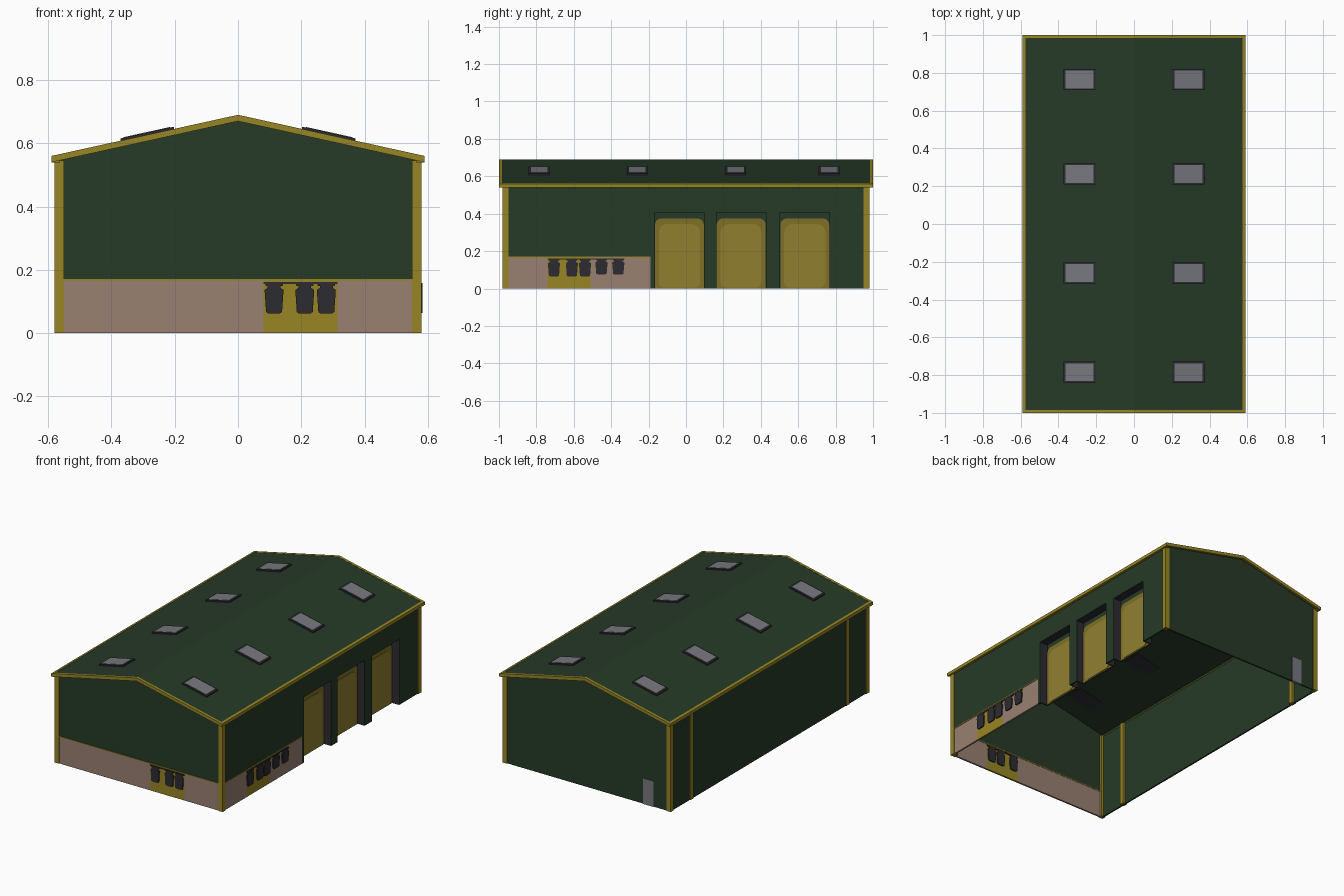
import bpy, bmesh, math
from mathutils import Vector

if "Cube" in bpy.data.objects:
    bpy.data.objects.remove(bpy.data.objects["Cube"])


def mat(name, r, g, b):
    m = bpy.data.materials.new(name)
    m.diffuse_color = (r, g, b, 1)
    m.use_nodes = True
    m.node_tree.nodes["Principled BSDF"].inputs["Base Color"].default_value = m.diffuse_color
    return m


GREEN = mat("dark green cladding", .019, .042, .020)
YELLOW = mat("mustard trim", .31, .235, .018)
PINK = mat("dusty pink base", .32, .215, .165)
CHAR = mat("charcoal", .025, .025, .031)
GLASS = mat("grey glass", .185, .185, .215)
DOOR = mat("door yellow", .28, .215, .03)
RIM = mat("door rim yellow", .215, .16, .02)


def prism(name, pts, a, b, axis, m):
    """Extrude a 2D outline from a to b along x (outline y,z) or y (outline x,z)."""
    def p3(p, t):
        return (t, p[0], p[1]) if axis == 'x' else (p[0], t, p[1])
    bm = bmesh.new()
    lo = [bm.verts.new(p3(p, a)) for p in pts]
    hi = [bm.verts.new(p3(p, b)) for p in pts]
    bm.faces.new(lo)
    bm.faces.new(hi[::-1])
    n = len(pts)
    for i in range(n):
        j = (i + 1) % n
        bm.faces.new((lo[j], lo[i], hi[i], hi[j]))
    bmesh.ops.recalc_face_normals(bm, faces=bm.faces)
    me = bpy.data.meshes.new(name)
    bm.to_mesh(me)
    bm.free()
    me.materials.append(m)
    ob = bpy.data.objects.new(name, me)
    bpy.context.collection.objects.link(ob)
    return ob


def box(name, x0, x1, y0, y1, z0, z1, m):
    return prism(name, [(x0, z0), (x1, z0), (x1, z1), (x0, z1)], y0, y1, 'y', m)


def rounded_top(y0, y1, z0, z1, r, bottom=0.0):
    """Door outline with rounded upper corners and optional rounded lower ones."""
    pts = []
    for cx, cz, a0, rr in ((y1, z0, 270, bottom), (y1, z1, 0, r), (y0, z1, 90, r), (y0, z0, 180, bottom)):
        if rr == 0:
            pts.append((cx, cz))
            continue
        ox = cx - rr if cx == y1 else cx + rr
        oz = cz - rr if cz == z1 else cz + rr
        for k in range(5):
            t = math.radians(a0 + k * 22.5)
            pts.append((ox + rr * math.cos(t), oz + rr * math.sin(t)))
    return pts


# Roof slab, rake trims and eave trims
def chevron(w, top_drop, thick):
    e = .69 - .13 * w / .59 - top_drop
    r = .69 - top_drop
    return [(-w, e), (0, r), (w, e), (w, e - thick), (0, r - thick), (-w, e - thick)]


prism("roof", chevron(.577, .001, .010), -.986, .986, 'y', GREEN)
for s, n in ((-1, "front"), (1, "back")):
    prism(n + "_rake_trim", chevron(.59, 0, .02), s * .984, s * 1.0, 'y', YELLOW)
for s, n in ((-1, "left"), (1, "right")):
    prism(n + "_eave_trim", [(s * .575, .5633), (s * .59, .56), (s * .59, .54), (s * .562, .54)],
          -.985, .985, 'y', YELLOW)

# Gable walls: back is full height, front stands on the pink base
for n, y0, y1, z0 in (("back_wall", .965, .975, 0), ("front_wall", -.975, -.965, .17)):
    prism(n, [(-.57, z0), (.57, z0), (.57, .552), (0, .679), (-.57, .552)], y0, y1, 'y', GREEN)
box("left_wall", -.575, -.565, -.97, .97, 0, .555, GREEN)

# Front base: pink walls with a mustard panel
box("front_base_left", -.57, .08, -.976, -.965, 0, .17, PINK)
box("front_panel", .08, .315, -.976, -.965, 0, .17, YELLOW)
box("front_base_right", .315, .57, -.976, -.965, 0, .17, PINK)
box("front_base_trim", -.56, .56, -.979, -.963, .167, .172, YELLOW)

# Right wall pieces around the three dock openings
DOORS = [(-.17, .10), (.16, .43), (.50, .77)]
box("right_wall_upper", .565, .575, -.97, .97, .41, .555, GREEN)
box("right_wall_front", .565, .575, -.97, -.17, .17, .41, GREEN)
for a, b in ((.10, .16), (.43, .50), (.77, .97)):
    box("right_wall_pier", .565, .575, a, b, 0, .41, GREEN)
for a, b, m in ((-.97, -.74, PINK), (-.74, -.51, YELLOW), (-.51, -.19, PINK), (-.19, -.17, GREEN)):
    box("right_base", .565, .576, a, b, 0, .17, m)
box("right_base_trim", .563, .579, -.96, -.19, .167, .172, YELLOW)

# Recessed dock doors with charcoal reveals
for a, b in DOORS:
    box("dock_jamb_front", .515, .574, a - .004, a + .003, 0, .41, CHAR)
    box("dock_jamb_back", .515, .574, b - .003, b + .004, 0, .41, CHAR)
    box("dock_soffit", .515, .574, a, b, .407, .414, CHAR)
    box("dock_header", .515, .523, a, b, 0, .41, GREEN)
    prism("dock_door", rounded_top(a + .004, b - .004, 0, .375, .035), .523, .527, 'x', RIM)
    prism("dock_door_inset", rounded_top(a + .025, b - .025, .005, .345, .045, .03), .527, .530, 'x', DOOR)

# Corner columns and the two intermediate left columns
for x in (-.58, .55):
    for y in (-.98, .95):
        box("corner_column", x, x + .03, y, y + .03, 0, .545, YELLOW)
for y in (-.77, .77):
    box("left_column", -.58, -.55, y - .015, y + .015, 0, .545, YELLOW)


# Charcoal tapered units hanging on the base panels, each with a narrow neck
def unit(c, w, z0, z1):
    h = z1 - z0
    right = [(.30, 0), (.42, .05), (.5, .78), (.34, .84), (.34, .9), (.46, .92), (.46, 1)]
    return ([(c + p * w, z0 + q * h) for p, q in right] +
            [(c - p * w, z0 + q * h) for p, q in reversed(right)])


for c in (.114, .211, .279):
    prism("front_unit", unit(c, .06, .062, .158), -.982, -.958, 'y', CHAR)
box("front_unit_rail", .08, .315, -.980, -.960, .155, .162, CHAR)
for c in (-.706, -.61, -.54):
    prism("right_unit", unit(c, .065, .064, .157), .560, .583, 'x', CHAR)
for c in (-.452, -.362):
    prism("right_unit", unit(c, .066, .075, .158), .560, .583, 'x', CHAR)
box("right_unit_rail", .560, .580, -.74, -.33, .155, .161, CHAR)

# Small back door
box("back_door", -.46, -.39, .962, .979, 0, .16, GLASS)

# Skylights lying on both roof slopes
for s in (-1, 1):
    def slope_plate(name, x0, x1, y0, y1, lo, hi, m):
        z = lambda x: .69 - .13 * x / .59
        pts = [(s * x0, z(x0) + lo), (s * x1, z(x1) + lo), (s * x1, z(x1) + hi), (s * x0, z(x0) + hi)]
        prism(name, pts, y0, y1, 'y', m)
    for y in (.765, .265, -.26, -.785):
        slope_plate("skylight_frame", .202, .372, y - .056, y + .056, -.014, .007, CHAR)
        slope_plate("skylight_glass", .215, .362, y - .047, y + .047, .006, .009, GLASS)
